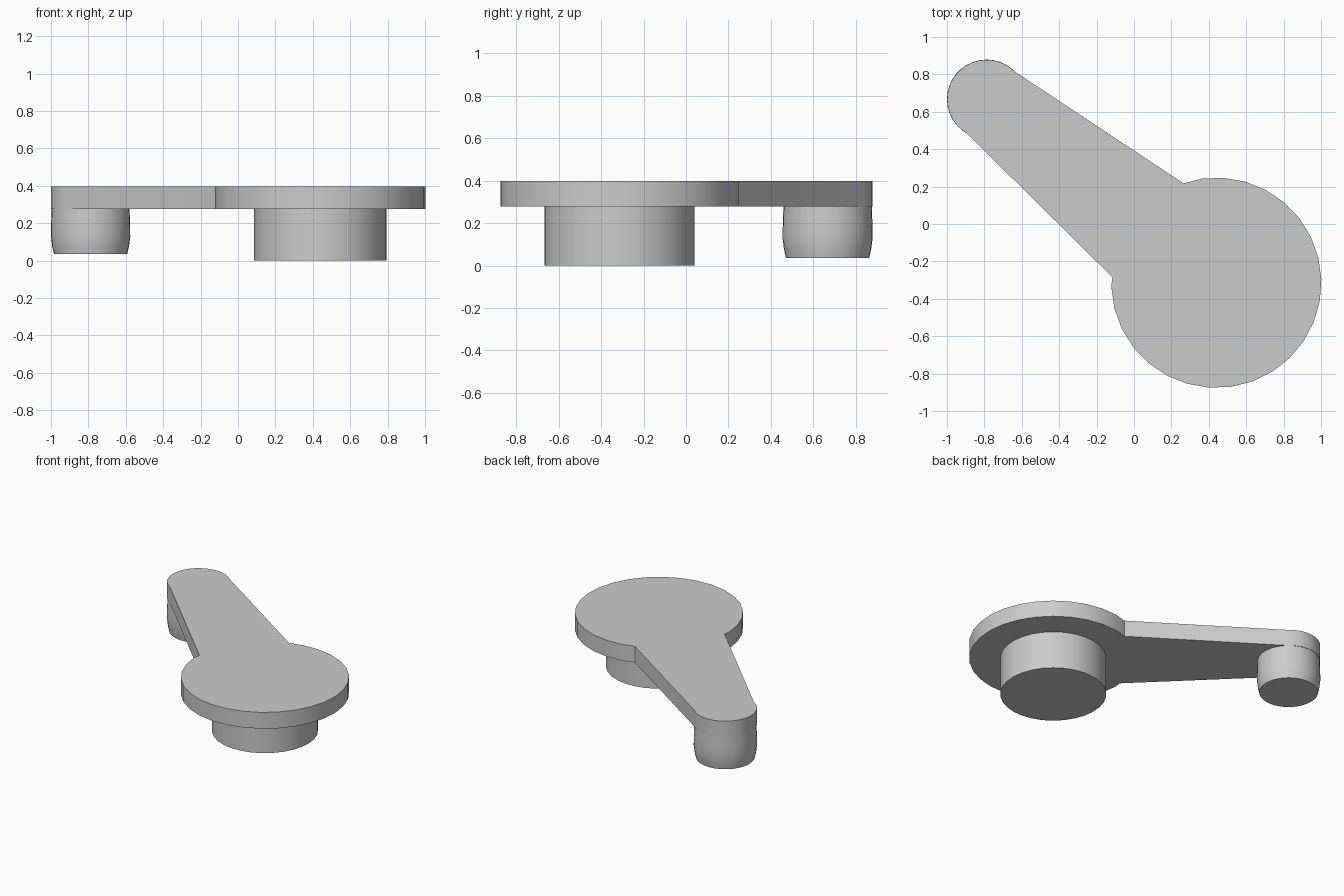
import bpy, bmesh
from math import radians, cos, sin

cube = bpy.data.objects.get("Cube")
if cube:
    bpy.data.objects.remove(cube)

grey = bpy.data.materials.new("light_grey")
grey.use_nodes = True
grey.diffuse_color = (0.6, 0.6, 0.6, 1)
grey.node_tree.nodes["Principled BSDF"].inputs["Base Color"].default_value = (0.6, 0.6, 0.6, 1)

HUB = (0.44, -0.314)
TIP = (-0.788, 0.667)


def arc(centre, radius, start, end, steps):
    """Points along an arc, angles in degrees."""
    angles = [radians(start + (end - start) * i / steps) for i in range(steps + 1)]
    return [(centre[0] + radius * cos(a), centre[1] + radius * sin(a)) for a in angles]


def loft(name, rings):
    """Closed solid through stacked outlines, given as (height, points)."""
    bm = bmesh.new()
    loops = [[bm.verts.new((x, y, z)) for x, y in pts] for z, pts in rings]
    bm.faces.new(loops[0][::-1])
    bm.faces.new(loops[-1])
    for low, high in zip(loops, loops[1:]):
        for i in range(len(low)):
            j = (i + 1) % len(low)
            bm.faces.new((low[i], low[j], high[j], high[i]))
    bmesh.ops.recalc_face_normals(bm, faces=bm.faces)
    mesh = bpy.data.meshes.new(name)
    bm.to_mesh(mesh)
    bm.free()
    mesh.materials.append(grey)
    obj = bpy.data.objects.new(name, mesh)
    bpy.context.collection.objects.link(obj)
    bpy.ops.object.select_all(action='DESELECT')
    obj.select_set(True)
    bpy.context.view_layer.objects.active = obj
    bpy.ops.object.shade_smooth_by_angle(angle=radians(30))
    return obj


# Flat plate: large disc running into a tapered arm with a rounded tip
outline = [(-0.115, -0.285)]
outline += arc(HUB, 0.562, 182, 458, 23)
outline += [(0.265, 0.217)]
outline += arc(TIP, 0.211, 45, 240, 20)
loft("crank_plate", [(0.277, outline), (0.397, outline)])

# Round hub under the disc
hub_ring = arc(HUB, 0.354, 2, 350, 29)
loft("hub", [(0, hub_ring), (0.277, hub_ring)])

# Slightly barrelled knob under the arm tip
profile = [(0.036, 0.196), (0.08, 0.206), (0.13, 0.212), (0.2, 0.211), (0.278, 0.208)]
loft("knob", [(z, arc(TIP, r, 0, 350, 35)) for z, r in profile])
